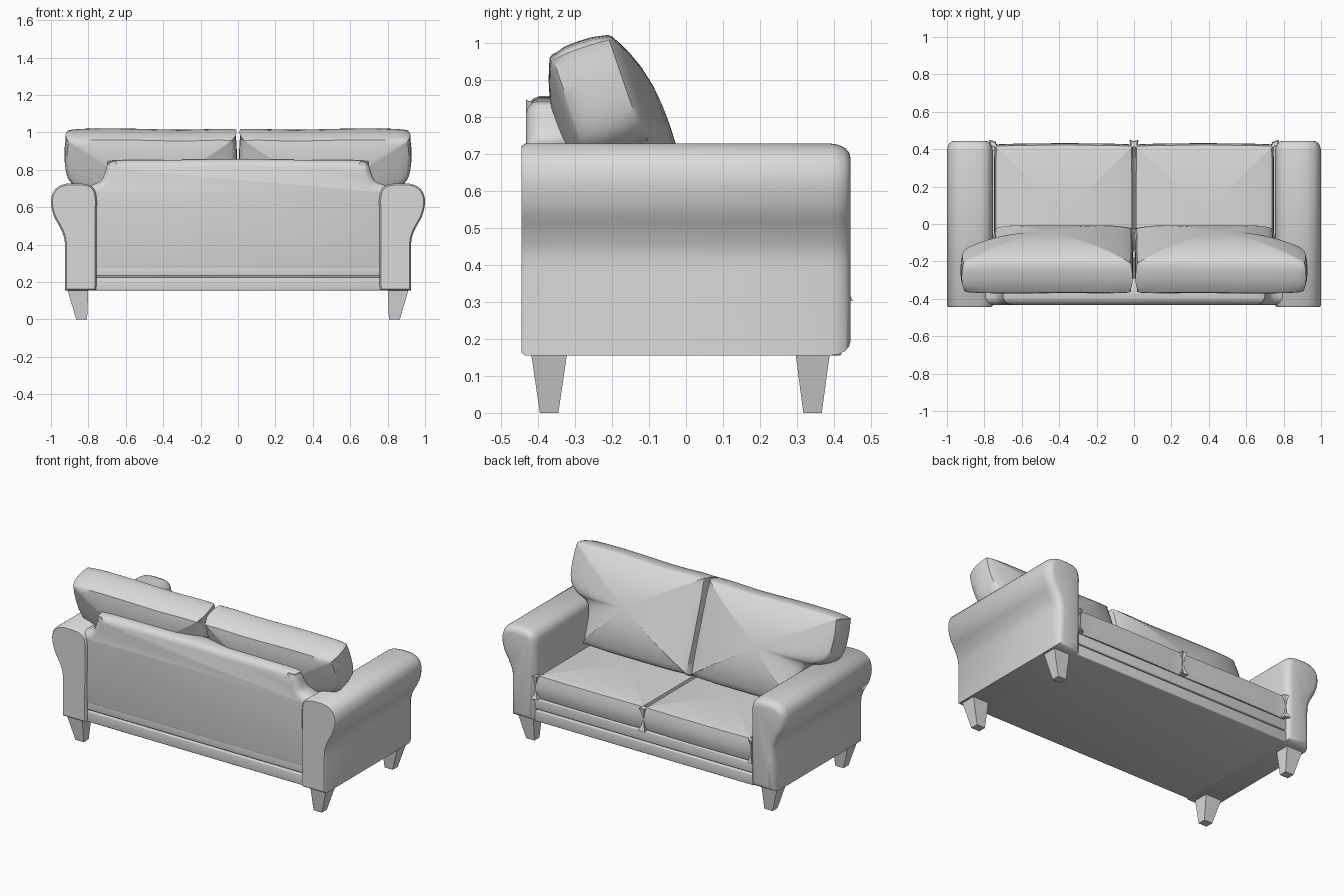
import bpy, bmesh, math
from mathutils import Matrix, Vector

if "Cube" in bpy.data.objects:
    bpy.data.objects.remove(bpy.data.objects["Cube"])

grey = bpy.data.materials.new("light grey fabric")
grey.diffuse_color = (0.7, 0.7, 0.7, 1)
grey.use_nodes = True
grey.node_tree.nodes["Principled BSDF"].inputs["Base Color"].default_value = grey.diffuse_color


def smooth(pts, closed=False, n=4):
    """Catmull-Rom curve through 2D points."""
    p = [Vector(q) for q in pts]
    out, m = [], len(p)
    for i in range(m if closed else m - 1):
        if closed:
            a, b, c, d = (p[(i + k) % m] for k in (-1, 0, 1, 2))
        else:
            a, b, c, d = (p[min(max(i + k, 0), m - 1)] for k in (-1, 0, 1, 2))
        for j in range(n):
            t = j / n
            out.append(0.5 * (2 * b + (c - a) * t + (2 * a - 5 * b + 4 * c - d) * t * t
                              + (3 * b - a - 3 * c + d) * t ** 3))
    if not closed:
        out.append(p[-1])
    return out


def loft(name, outline, levels, matrix, angle=40):
    """Skin copies of a counter-clockwise outline; each level is (scale, inset, depth)."""
    pts = [Vector(p) for p in outline]
    n = len(pts)
    xs, ys = [p.x for p in pts], [p.y for p in pts]
    mid = Vector(((min(xs) + max(xs)) / 2, (min(ys) + max(ys)) / 2))
    bm = bmesh.new()
    rings = []
    for s, inset, w in levels:
        ring = []
        for i, p in enumerate(pts):
            e1 = (p - pts[i - 1]).normalized()
            e2 = (pts[(i + 1) % n] - p).normalized()
            n1, n2 = Vector((-e1.y, e1.x)), Vector((-e2.y, e2.x))
            q = p + (n1 + n2) * (inset / max(1 + n1.dot(n2), 0.3))
            q = mid + (q - mid) * s
            ring.append(bm.verts.new(matrix @ Vector((q.x, q.y, w))))
        rings.append(ring)
    for a, b in zip(rings, rings[1:]):
        for i in range(n):
            bm.faces.new((a[i], a[(i + 1) % n], b[(i + 1) % n], b[i]))
    bm.faces.new(rings[0][::-1])
    bm.faces.new(rings[-1])
    return finish(name, bm, angle)


def finish(name, bm, angle=40):
    bmesh.ops.recalc_face_normals(bm, faces=bm.faces[:])
    me = bpy.data.meshes.new(name)
    bm.to_mesh(me)
    bm.free()
    ob = bpy.data.objects.new(name, me)
    bpy.context.collection.objects.link(ob)
    me.materials.append(grey)
    bpy.ops.object.select_all(action='DESELECT')
    ob.select_set(True)
    bpy.context.view_layer.objects.active = ob
    bpy.ops.object.shade_smooth_by_angle(angle=math.radians(angle))
    return ob


def box(name, x, y, z, bevel=0.0):
    bm = bmesh.new()
    bmesh.ops.create_cube(bm, size=1)
    for v in bm.verts:
        v.co = Vector([r[0] + (c + 0.5) * (r[1] - r[0]) for r, c in zip((x, y, z), v.co)])
    if bevel:
        bmesh.ops.bevel(bm, geom=bm.edges[:], offset=bevel, segments=3, affect='EDGES', profile=0.5)
    return finish(name, bm)


def pillow_levels(half, back, front):
    """Domed back, slightly swollen side band, domed front."""
    scales = (0.04, 0.2, 0.4, 0.6, 0.75, 0.87, 0.95)
    lv = [(s, 0, -half - back * (1 - s ** 2.5)) for s in scales]
    lv += [(1, 0.012, -half), (1, 0.0, -half * 0.5), (1, -0.002, 0), (1, 0.0, half * 0.5), (1, 0.008, half)]
    return lv + [(s, 0, half + front * (1 - s ** 2.5)) for s in scales[::-1]]


# maps outline (x, z) and depth y into the world
upright = Matrix(((1, 0, 0, 0), (0, 0, 1, 0), (0, 1, 0, 0), (0, 0, 0, 1)))
# leaning frame of the back cushions
lean = Matrix(((1, 0, 0, 0), (0, -0.326, 0.945, -0.10), (0, 0.945, 0.326, 0.45), (0, 0, 0, 1)))

# rolled arm section, anticlockwise
roll = smooth([(0.925, 0.36), (0.928, 0.43), (0.95, 0.49), (0.985, 0.555), (1.0, 0.63), (0.983, 0.69),
               (0.935, 0.722), (0.87, 0.728), (0.80, 0.72), (0.765, 0.69), (0.755, 0.64)])
arm = [(0.758, 0.155), (0.925, 0.155)] + roll
arm_levels = [(1, 0.008, -0.445), (1, 0, -0.435), (1, 0, 0.39), (1, 0.003, 0.41),
              (1, 0.012, 0.43), (1, 0.025, 0.441), (1, 0.04, 0.445)]

# back cushion outline, wider above the arm
back_shape = smooth([(0.03, 0.0), (0.4, -0.005), (0.72, 0.0), (0.745, 0.03), (0.752, 0.19), (0.785, 0.255),
                     (0.86, 0.285), (0.908, 0.335), (0.925, 0.42), (0.92, 0.54), (0.89, 0.578),
                     (0.65, 0.585), (0.3, 0.578), (0.04, 0.582), (0.012, 0.55), (0.007, 0.3),
                     (0.01, 0.03)], closed=True)
# seat cushion outline
seat_shape = smooth([(0.02, -0.30), (0.37, -0.305), (0.73, -0.30), (0.744, -0.28), (0.746, 0.1), (0.744, 0.405),
                     (0.73, 0.424), (0.37, 0.430), (0.02, 0.424), (0.006, 0.405), (0.004, 0.1),
                     (0.006, -0.28)], closed=True)

for side, word in ((1, "right"), (-1, "left")):
    flip = Matrix.Diagonal((side, 1, 1, 1))
    loft(word + "_arm", arm, arm_levels, flip @ upright)
    loft(word + "_back_cushion", back_shape, pillow_levels(0.08, 0.06, 0.08), flip @ lean)
    loft(word + "_seat_cushion", seat_shape, pillow_levels(0.072, 0.0, 0.025),
         flip @ Matrix.Translation((0, 0, 0.375)))
    # tapered legs
    for y0, y1, b0, b1, end in ((-0.42, -0.32, -0.395, -0.345, "back"), (0.295, 0.39, 0.317, 0.367, "front")):
        leg = box(word + "_" + end + "_leg", (0.80, 0.915), (y0, y1), (0, 0.17))
        for v in leg.data.vertices:
            if v.co.z < 0.01:
                v.co.x = 0.865 if v.co.x > 0.85 else 0.807
                v.co.y = b0 if v.co.y < (y0 + y1) / 2 else b1
            v.co.x *= side
        if side < 0:
            leg.data.flip_normals()

# back panel with raised, rounded middle
top = smooth([(0.80, 0.715), (0.76, 0.727), (0.73, 0.745), (0.712, 0.785), (0.697, 0.83), (0.66, 0.85),
              (0.3, 0.854), (0.0, 0.857)])
panel = [(-0.80, 0.25), (0.80, 0.25)] + top + [(-p.x, p.y) for p in top[-2::-1]]
loft("back_panel", panel, [(1, 0.04, -0.432), (1, 0.022, -0.426), (1, 0.008, -0.414), (1, 0, -0.395),
                           (1, 0, -0.33), (1, 0.012, -0.30), (1, 0.03, -0.29)], upright)

# base: recessed core and two rails separated by a groove
box("base_core", (-0.77, 0.77), (-0.41, 0.395), (0.158, 0.31))
box("lower_rail", (-0.77, 0.77), (-0.428, 0.42), (0.155, 0.224), 0.006)
box("upper_rail", (-0.77, 0.77), (-0.428, 0.42), (0.232, 0.298), 0.006)
